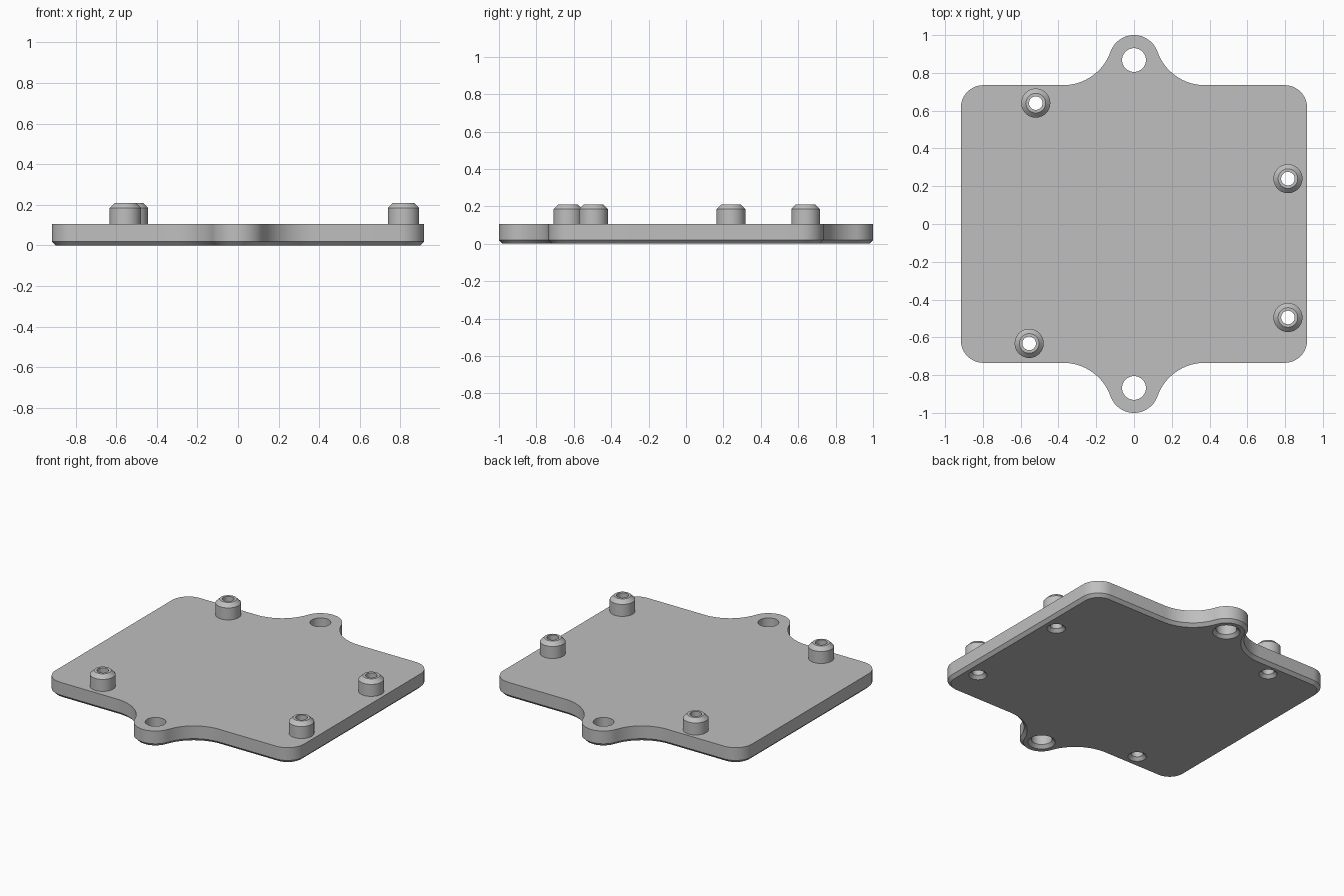
import bpy, bmesh
from math import sin, cos, pi, atan2, hypot
from mathutils import Vector

if "Cube" in bpy.data.objects:
    bpy.data.objects.remove(bpy.data.objects["Cube"], do_unlink=True)

# Main dimensions
HALF_X, HALF_Y, CORNER = 0.917, 0.735, 0.12
EAR_Y, EAR_R, EAR_HOLE = 0.868, 0.132, 0.063
FILLET_X = 0.375
TOP, CHAMFER = 0.105, 0.02
BOSS_R, BOSS_TOP, BOSS_HOLE, BOSS_CHAMFER = 0.077, 0.21, 0.036, 0.025
BOSSES = {"back_right": (-0.52, 0.64), "back_left": (0.815, 0.24),
          "front_left": (0.815, -0.495), "front_right": (-0.555, -0.632)}

grey = bpy.data.materials.new("plain grey")
grey.use_nodes = True
colour = (0.52, 0.52, 0.52, 1)
grey.diffuse_color = colour
grey.node_tree.nodes["Principled BSDF"].inputs["Base Color"].default_value = colour


def arc(cx, cy, r, start, end, steps):
    angles = [start + (end - start) * i / steps for i in range(steps + 1)]
    return [(cx + r * cos(a), cy + r * sin(a)) for a in angles]


def circle(cx, cy, r, steps=40):
    return arc(cx, cy, r, 0, 2 * pi, steps)[:-1]


def outline(inset):
    """Plate outline: rounded corner, concave fillet and ear, repeated round."""
    dy = EAR_Y - HALF_Y
    r = (FILLET_X ** 2 + dy ** 2 - EAR_R ** 2) / (2 * (EAR_R + dy))
    tilt = atan2(HALF_Y + r - EAR_Y, FILLET_X)
    quarter = arc(HALF_X - CORNER, HALF_Y - CORNER, CORNER - inset, 0, pi / 2, 12)
    quarter += arc(FILLET_X, HALF_Y + r, r + inset, -pi / 2, tilt - pi, 16)
    quarter += arc(0, EAR_Y, EAR_R - inset, tilt, pi / 2, 12)[1:]
    half = quarter + [(-x, y) for x, y in reversed(quarter[:-1])]
    return half + [(-x, -y) for x, y in half]


def ring(bm, points, z):
    return [bm.verts.new((x, y, z)) for x, y in points]


def wall(bm, rings):
    """Join successive rings with quads."""
    for a, b in zip(rings, rings[1:]):
        for i in range(len(a)):
            j = (i + 1) % len(a)
            bm.faces.new((a[i], a[j], b[j], b[i]))


def cap(bm, loops, direction):
    """Fill the first loop, leaving the other loops as holes."""
    edges = [bm.edges.get((l[i - 1], l[i])) for l in loops for i in range(len(l))]
    bmesh.ops.triangle_fill(bm, use_beauty=True, edges=edges,
                            normal=Vector((0, 0, direction)))


def finish(bm, name):
    bmesh.ops.recalc_face_normals(bm, faces=bm.faces[:])
    mesh = bpy.data.meshes.new(name)
    bm.to_mesh(mesh)
    bm.free()
    mesh.materials.append(grey)
    obj = bpy.data.objects.new(name, mesh)
    bpy.context.collection.objects.link(obj)
    bpy.ops.object.select_all(action='DESELECT')
    obj.select_set(True)
    bpy.context.view_layer.objects.active = obj
    bpy.ops.object.shade_smooth_by_angle(angle=pi / 6)


# Base plate with chamfered underside and through holes
bm = bmesh.new()
holes = [(0, EAR_Y, EAR_HOLE), (0, -EAR_Y, EAR_HOLE)]
holes += [(x, y, BOSS_HOLE) for x, y in BOSSES.values()]
levels = [(0, CHAMFER), (CHAMFER, 0), (TOP, 0)]
shells = [[ring(bm, outline(inset), z) for z, inset in levels]]
for x, y, r in holes:
    shells.append([ring(bm, circle(x, y, r + inset), z) for z, inset in levels])
for shell in shells:
    wall(bm, shell)
cap(bm, [s[0] for s in shells], -1)
cap(bm, [s[-1] for s in shells], 1)
finish(bm, "base_plate")

# Hollow mounting bosses with a chamfered rim
for place, (x, y) in BOSSES.items():
    bm = bmesh.new()
    profile = [(BOSS_R, TOP), (BOSS_R, BOSS_TOP - BOSS_CHAMFER),
               (BOSS_R - BOSS_CHAMFER, BOSS_TOP), (BOSS_HOLE, BOSS_TOP),
               (BOSS_HOLE, TOP)]
    wall(bm, [ring(bm, circle(x, y, r), z) for r, z in profile])
    finish(bm, place + "_mounting_boss")
